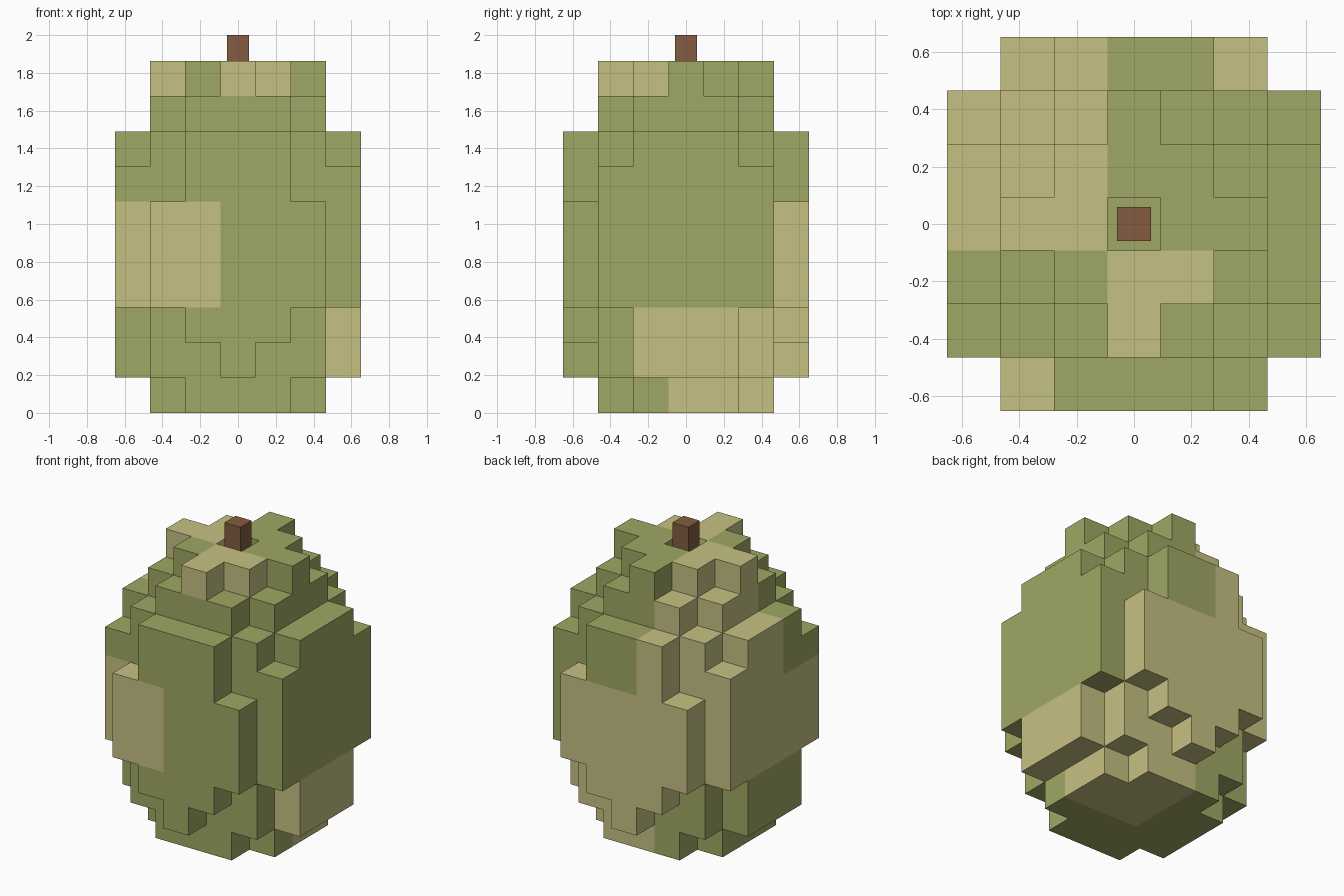
import bpy, bmesh
from mathutils import Vector

if "Cube" in bpy.data.objects:
    bpy.data.objects.remove(bpy.data.objects["Cube"])

V = 0.1863  # edge length of one block


def material(name, color):
    m = bpy.data.materials.new(name)
    m.diffuse_color = (*color, 1.0)
    m.use_nodes = True
    m.node_tree.nodes["Principled BSDF"].inputs["Base Color"].default_value = m.diffuse_color
    return m


green = material("green_skin", (0.352, 0.386, 0.127))
tan = material("tan_patch", (0.565, 0.533, 0.223))
brown = material("brown_stem", (0.227, 0.107, 0.054))


def make_object(name, bm, mats):
    mesh = bpy.data.meshes.new(name)
    bm.to_mesh(mesh)
    bm.free()
    for m in mats:
        mesh.materials.append(m)
    obj = bpy.data.objects.new(name, mesh)
    bpy.context.collection.objects.link(obj)
    return obj


# Half-widths of the outermost front/back rows and left/right rows per layer
FRONT_BACK = {1: 0, 2: 1, 3: 2, 4: 2, 5: 2, 6: 1, 7: 1}
SIDES = {1: 1, 2: 1, 3: 2, 4: 2, 5: 2, 6: 2, 7: 1}


def is_filled(x, y, k):
    ax, ay = abs(x), abs(y)
    if not 0 <= k <= 9 or max(ax, ay) > 3:
        return False
    if ax == 3:
        return ay <= SIDES.get(k, -1)
    if ay == 3:
        return ax <= FRONT_BACK.get(k, -1)
    if k in (0, 8):                        # square with clipped corners
        return ax + ay < 4
    if k == 9:                             # crown cross with a stem socket
        return 0 < ax + ay <= 2
    return True


# Tan patches, in coarse zones of three blocks (x zone, y zone, height zone)
TAN_ZONES = {
    (2, 0, 0), (2, 1, 0), (1, 1, 0), (1, 2, 0), (0, 2, 0),
    (0, 0, 1), (0, 1, 1), (0, 2, 1), (1, 2, 1),
    (0, 1, 2), (0, 2, 2),
    (0, 1, 3), (1, 0, 3),
}

# Body: only the exposed block faces are made
bm = bmesh.new()
corners = {}


def vert(p):
    key = tuple(round(c * 2) for c in p)
    if key not in corners:
        corners[key] = bm.verts.new(p * V)
    return corners[key]


for k in range(10):
    for x in range(-3, 4):
        for y in range(-3, 4):
            if not is_filled(x, y, k):
                continue
            zone = ((x + 3) // 3, (y + 3) // 3, k // 3)
            center = Vector((x, y, k + 0.5))
            for axis in range(3):
                for sign in (-1, 1):
                    n = Vector((0, 0, 0))
                    n[axis] = sign
                    if is_filled(x + int(n.x), y + int(n.y), k + int(n.z)):
                        continue
                    u = Vector((0, 0, 0))
                    u[(axis + 1) % 3] = 0.5
                    w = n.cross(u)
                    mid = center + n * 0.5
                    f = bm.faces.new([vert(mid + a * u + b * w) for a, b in
                                      ((-1, -1), (1, -1), (1, 1), (-1, 1))])
                    f.material_index = int(zone in TAN_ZONES)
make_object("fruit_body", bm, [green, tan])

# Stem: square peg standing in the socket
bm = bmesh.new()
bmesh.ops.create_cube(bm, size=1.0)
z0, z1 = 9 * V, 2.0
bmesh.ops.scale(bm, vec=(0.118, 0.118, z1 - z0), verts=bm.verts)
bmesh.ops.translate(bm, vec=(0, 0, (z0 + z1) / 2), verts=bm.verts)
make_object("stem", bm, [brown])
